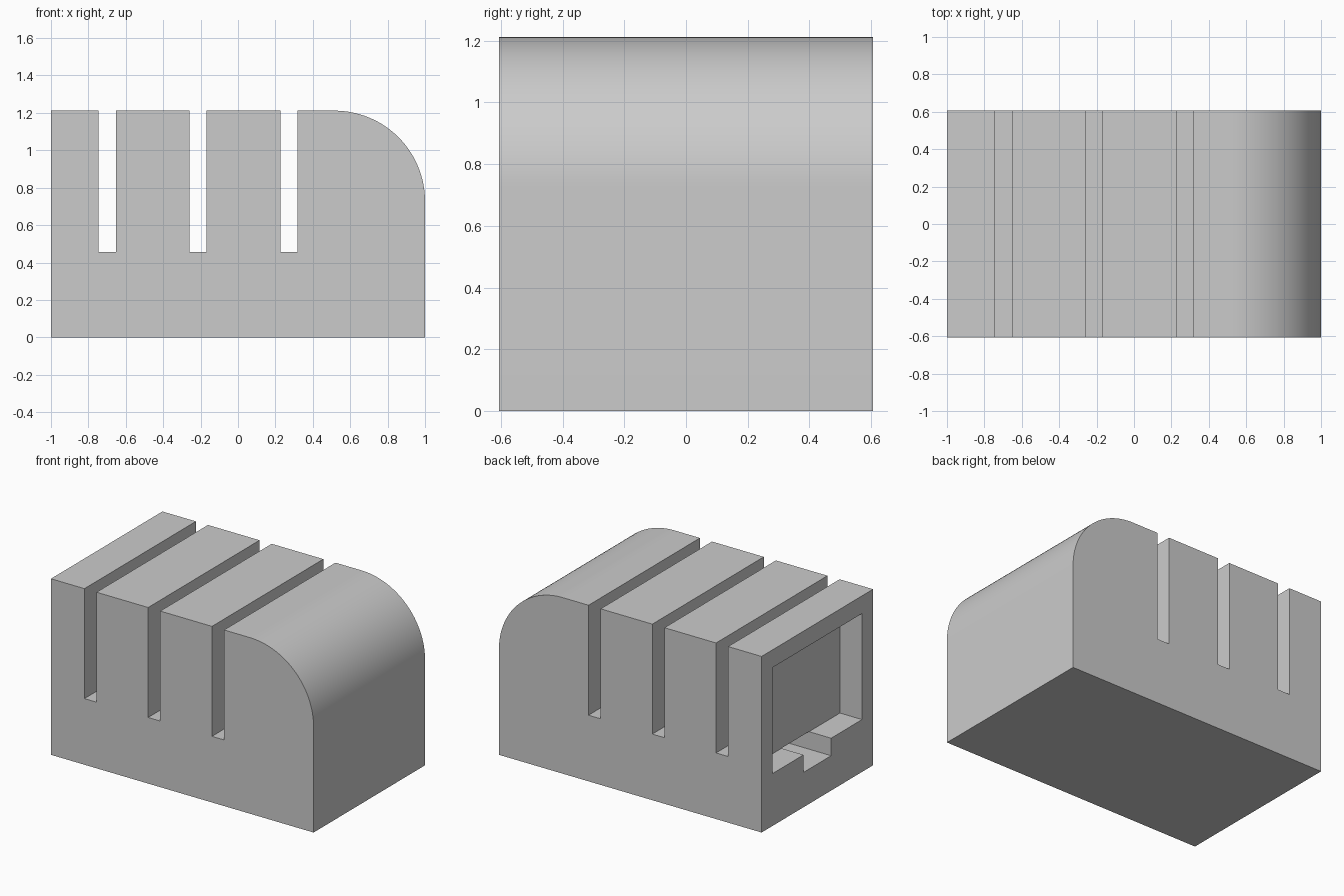
import bpy, bmesh, math
from mathutils import Vector

default = bpy.data.objects.get("Cube")
if default:
    bpy.data.objects.remove(default, do_unlink=True)

HALF_Y, TOP = 0.606, 1.212
RADIUS, ARC_STEPS = 0.485, 32
SLOT_STARTS, SLOT_WIDTH, SLOT_FLOOR = (-0.745, -0.26, 0.226), 0.092, 0.455

grey = bpy.data.materials.new("plain grey")
grey.use_nodes = True
colour = (0.6, 0.6, 0.6, 1)
grey.diffuse_color = colour
grey.node_tree.nodes["Principled BSDF"].inputs["Base Color"].default_value = colour


def add_object(name, bm):
    bmesh.ops.recalc_face_normals(bm, faces=bm.faces)
    mesh = bpy.data.meshes.new(name)
    bm.to_mesh(mesh)
    bm.free()
    mesh.materials.append(grey)
    obj = bpy.data.objects.new(name, mesh)
    bpy.context.collection.objects.link(obj)
    return obj


def box(name, low, high):
    low, high = Vector(low), Vector(high)
    bm = bmesh.new()
    bmesh.ops.create_cube(bm, size=1)
    bmesh.ops.scale(bm, vec=high - low, verts=bm.verts)
    bmesh.ops.translate(bm, vec=(low + high) / 2, verts=bm.verts)
    return add_object(name, bm)


# Side profile: flat end, three slots in the top, one rounded corner
profile = [(-1, 0), (-1, TOP)]
for start in SLOT_STARTS:
    end = start + SLOT_WIDTH
    profile += [(start, TOP), (start, SLOT_FLOOR), (end, SLOT_FLOOR), (end, TOP)]
for i in range(ARC_STEPS + 1):
    a = math.pi / 2 * (1 - i / ARC_STEPS)
    profile.append((1 - RADIUS + RADIUS * math.cos(a),
                    TOP - RADIUS + RADIUS * math.sin(a)))
profile.append((1, 0))

# Body extruded across the width
bm = bmesh.new()
face = bm.faces.new([bm.verts.new((x, -HALF_Y, z)) for x, z in profile])
extruded = bmesh.ops.extrude_face_region(bm, geom=[face], use_keep_orig=True)
moved = [v for v in extruded["geom"] if isinstance(v, bmesh.types.BMVert)]
bmesh.ops.translate(bm, vec=(0, 2 * HALF_Y, 0), verts=moved)
body = add_object("slotted_body", bm)

# Long channel under the slots, then the shallow window in the flat end
cutters = [
    box("channel_cutter", (-1.2, -0.15, 0.24), (0.88, 0.15, 0.3615)),
    box("window_cutter", (-1.2, -0.486, 0.3605), (-0.832, 0.486, 1.09)),
]
bpy.ops.object.select_all(action="DESELECT")
bpy.context.view_layer.objects.active = body
body.select_set(True)
for cutter in cutters:
    cutter.hide_render = True
    mod = body.modifiers.new(cutter.name, "BOOLEAN")
    mod.operation = "DIFFERENCE"
    mod.solver = "EXACT"
    mod.object = cutter
    bpy.ops.object.modifier_apply(modifier=mod.name)
    bpy.data.objects.remove(cutter, do_unlink=True)

# Smooth the rounded corner, keep every other edge sharp
bpy.ops.object.shade_smooth_by_angle(angle=math.radians(30))
